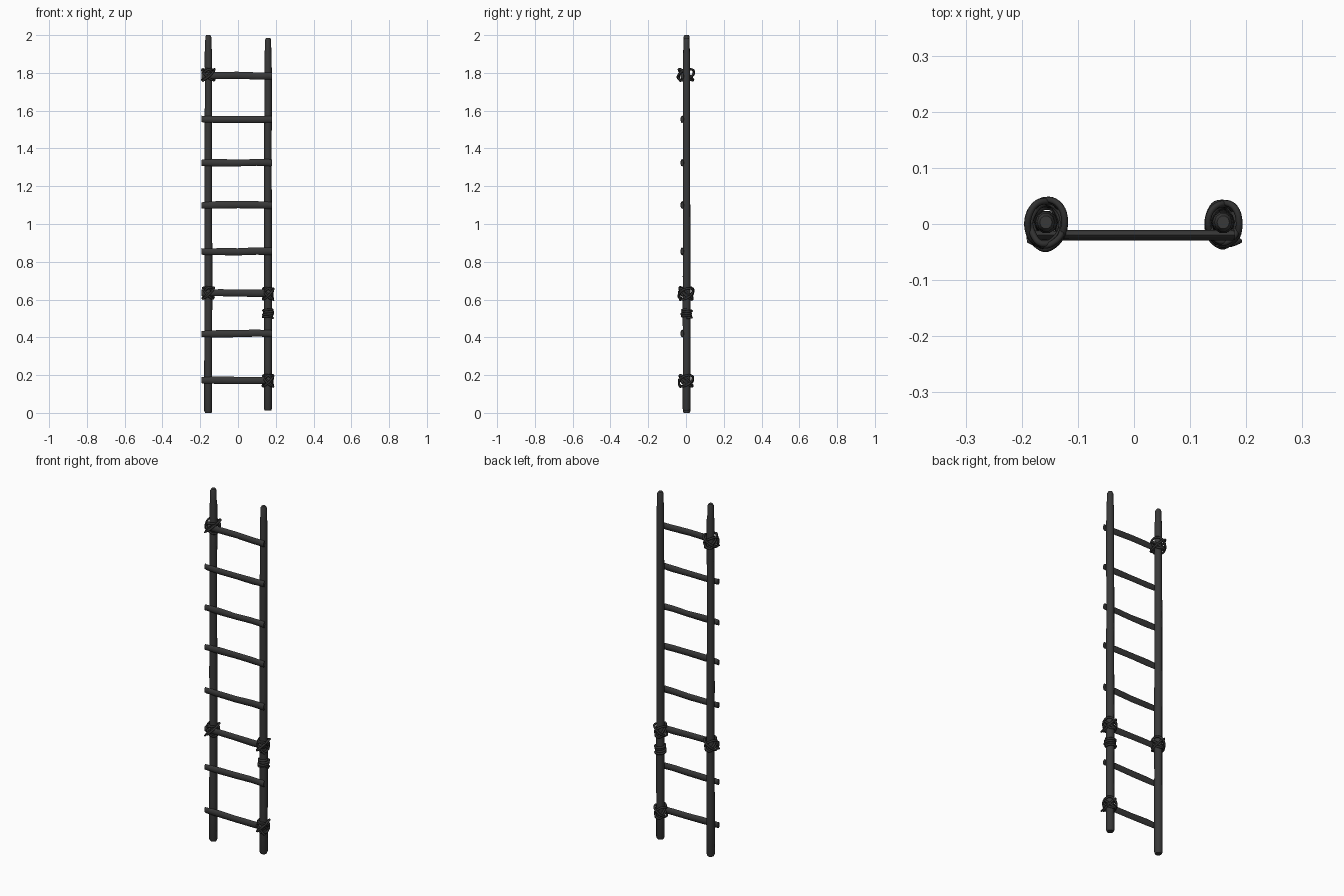
import bpy
import bmesh
import math
import random
from mathutils import Vector

random.seed(4)
cube = bpy.data.objects.get("Cube")
if cube:
    bpy.data.objects.remove(cube, do_unlink=True)


def material(name, value):
    mat = bpy.data.materials.new(name)
    mat.use_nodes = True
    color = (value, value, value, 1)
    mat.diffuse_color = color
    bsdf = mat.node_tree.nodes["Principled BSDF"]
    bsdf.inputs["Base Color"].default_value = color
    bsdf.inputs["Roughness"].default_value = 0.9
    return mat


wood = material("dark wood", 0.04)
cord = material("dark rope", 0.03)


def log(name, sections, axis, sides=10):
    """Capped log; each section is (centre, half width, half depth)."""
    bm = bmesh.new()
    rings = []
    for centre, width, depth in sections:
        ring = []
        for i in range(sides):
            a = math.tau * i / sides
            u, v = width * math.cos(a), depth * math.sin(a)
            offset = Vector((u, v, 0)) if axis == "z" else Vector((0, v, u))
            ring.append(bm.verts.new(Vector(centre) + offset))
        rings.append(ring)
    for low, high in zip(rings, rings[1:]):
        for i in range(sides):
            j = (i + 1) % sides
            bm.faces.new((low[i], low[j], high[j], high[i]))
    bm.faces.new(rings[0])
    bm.faces.new(rings[-1])
    bmesh.ops.recalc_face_normals(bm, faces=bm.faces)
    mesh = bpy.data.meshes.new(name)
    bm.to_mesh(mesh)
    bm.free()
    mesh.materials.append(wood)
    obj = bpy.data.objects.new(name, mesh)
    bpy.context.collection.objects.link(obj)
    bpy.ops.object.select_all(action="DESELECT")
    obj.select_set(True)
    bpy.context.view_layer.objects.active = obj
    bpy.ops.object.shade_smooth_by_angle(angle=math.radians(40))


def rope(name, points, closed, radius=0.006):
    """Round cord through the given points."""
    curve = bpy.data.curves.new(name, "CURVE")
    curve.dimensions = "3D"
    curve.bevel_depth = radius
    curve.bevel_resolution = 1
    curve.use_fill_caps = True
    curve.resolution_u = 3
    spline = curve.splines.new("NURBS")
    spline.points.add(len(points) - 1)
    for p, co in zip(spline.points, points):
        p.co = (*co, 1)
    spline.order_u = 3
    spline.use_cyclic_u = closed
    spline.use_endpoint_u = not closed
    curve.materials.append(cord)
    bpy.context.collection.objects.link(bpy.data.objects.new(name, curve))


# Uprights with chamfered ends and slight natural waviness
for name, x, bottom, top in (("right_pole", -0.157, 0, 2.0),
                             ("left_pole", 0.159, 0.013, 1.985)):
    sections = [((x, 0.003, bottom), 0.017, 0.017)]
    steps = 9
    for k in range(steps):
        t = k / (steps - 1)
        z = bottom + 0.01 + t * (top - bottom - 0.1)
        r = 0.0215 - 0.002 * t + random.uniform(-0.0006, 0.0006)
        sections.append(((x + random.uniform(-0.001, 0.001), 0.003, z), r, r))
    sections += [((x, 0.003, top - 0.07), 0.0175, 0.0175),
                 ((x, 0.003, top - 0.01), 0.016, 0.017),
                 ((x, 0.003, top), 0.011, 0.012)]
    log(name, sections, "z")

# Flattened rungs lashed to the front of the uprights
rung_heights = (0.172, 0.42, 0.635, 0.855, 1.10, 1.325, 1.555, 1.785)
for n, z in enumerate(rung_heights, 1):
    sections = []
    for x in (-0.192, -0.187, -0.1, 0, 0.1, 0.175, 0.18):
        end = abs(x) > 0.178
        half = 0.0165 if end else random.uniform(0.0175, 0.0205)
        dz = random.uniform(-0.0025, 0.0025)
        sections.append(((x, -0.02, z + dz), half, 0.008 if end else 0.0095))
    log("rung_%d" % n, sections, "x", sides=8)


def lashing(name, x, z, width, depth):
    """Crossed diagonal loops around the upright and rung, with a loose tail."""
    for n, (tilt, roll) in enumerate(((0.028, 0.012), (-0.026, 0.016),
                                      (0.012, -0.028), (-0.01, -0.03)), 1):
        points = []
        size = 1 - 0.06 * n
        for i in range(12):
            a = math.tau * i / 12
            wobble = size * random.uniform(0.98, 1.1)
            points.append((x + width * wobble * math.cos(a),
                           depth * wobble * math.sin(a),
                           z + tilt * math.cos(a) + roll * math.sin(a)))
        rope("%s_loop_%d" % (name, n), points, True)
    side = 1 if x > 0 else -1
    rope(name + "_tail", [(x - side * 0.01, -0.036, z + 0.01),
                          (x + side * 0.012, -0.04, z - 0.012),
                          (x + side * 0.03, -0.03, z - 0.035)], False, 0.005)


lashing("upper_right_lashing", -0.157, 1.79, 0.036, 0.046)
lashing("lower_right_lashing", -0.157, 0.635, 0.031, 0.041)
lashing("middle_left_lashing", 0.159, 0.63, 0.03, 0.041)
lashing("bottom_left_lashing", 0.159, 0.17, 0.03, 0.041)

# Coil of rope wound round the left upright
turns, per_turn = 4, 12
coil = []
for i in range(turns * per_turn + 1):
    a = math.tau * i / per_turn
    r = 0.0255 + 0.003 * math.sin(a * 0.7)
    coil.append((0.159 + r * math.cos(a), 0.003 + r * math.sin(a),
                 0.503 + 0.045 * i / (turns * per_turn)))
rope("rope_coil", coil, False, 0.0065)
